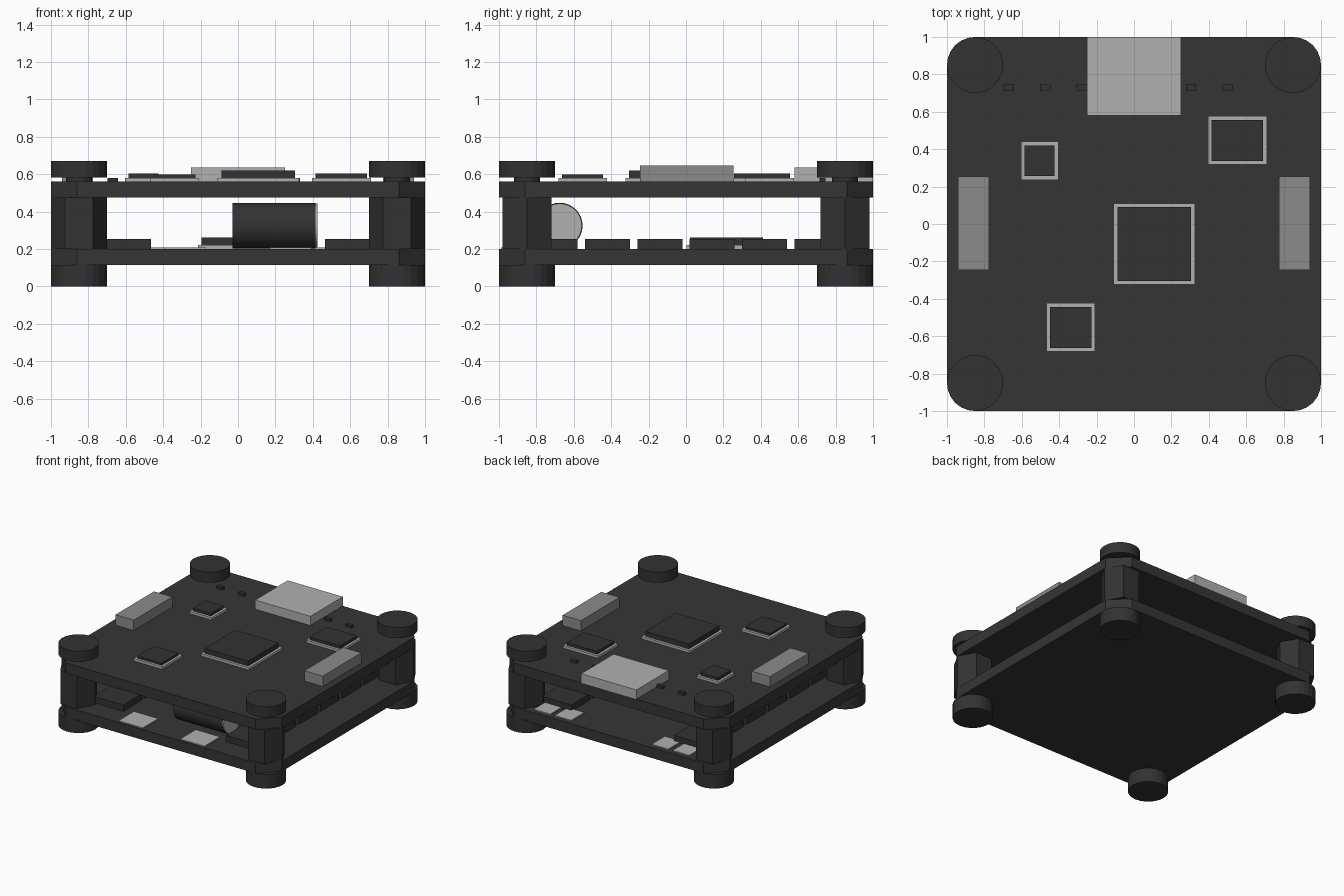
import bpy
import bmesh
from math import pi
from mathutils import Matrix

old = bpy.data.objects.get("Cube")
if old:
    bpy.data.objects.remove(old, do_unlink=True)


def material(name, value):
    m = bpy.data.materials.new(name)
    m.use_nodes = True
    colour = (value, value, value, 1)
    m.diffuse_color = colour
    m.node_tree.nodes["Principled BSDF"].inputs["Base Color"].default_value = colour
    return m


BOARD = material("board charcoal", 0.036)
BLACK = material("rubber and chip black", 0.032)
SILVER = material("light metal", 0.44)
GREY = material("connector grey", 0.26)


def finish(name, bm, mat):
    mesh = bpy.data.meshes.new(name)
    bm.to_mesh(mesh)
    bm.free()
    mesh.materials.append(mat)
    obj = bpy.data.objects.new(name, mesh)
    bpy.context.collection.objects.link(obj)
    return obj


def box(name, centre, size, z0, z1, mat):
    bm = bmesh.new()
    place = Matrix.Translation((*centre, (z0 + z1) / 2))
    bmesh.ops.create_cube(bm, size=1, matrix=place @ Matrix.Diagonal((*size, z1 - z0, 1)))
    return finish(name, bm, mat)


def cylinder(name, centre, radius, depth, sides, mat, turn=Matrix()):
    bm = bmesh.new()
    bmesh.ops.create_cone(bm, cap_ends=True, segments=sides, radius1=radius, radius2=radius,
                          depth=depth, matrix=Matrix.Translation(centre) @ turn)
    return finish(name, bm, mat)


def post(name, x, y, radius, z0, z1, sides, mat):
    # First vertex is turned onto the x axis so hexagons point sideways
    return cylinder(name, (x, y, (z0 + z1) / 2), radius, z1 - z0, sides, mat,
                    Matrix.Rotation(pi / 2, 4, 'Z'))


def board(name, z0, z1):
    # Square plate with cut corners
    c = 0.86
    outline = [(-c, -1), (c, -1), (1, -c), (1, c), (c, 1), (-c, 1), (-1, c), (-1, -c)]
    bm = bmesh.new()
    face = bm.faces.new([bm.verts.new((x, y, z0)) for x, y in outline])
    top = bmesh.ops.extrude_face_region(bm, geom=[face])["geom"]
    bmesh.ops.translate(bm, vec=(0, 0, z1 - z0),
                        verts=[v for v in top if isinstance(v, bmesh.types.BMVert)])
    bmesh.ops.recalc_face_normals(bm, faces=bm.faces)
    return finish(name, bm, BOARD)


def chip(name, centre, size, z, top):
    # Metal carrier with a smaller black package on it
    box(name + "_base", centre, size, z, z + 0.02, SILVER)
    box(name + "_package", centre, [s - 0.04 for s in size], z + 0.02, top, BLACK)


LOW, HIGH = 0.20, 0.56
board("lower_board", 0.115, LOW)
board("upper_board", 0.475, HIGH)

# Corner hardware
for x in (-0.85, 0.85):
    for y in (-0.85, 0.85):
        post("bottom_foot", x, y, 0.15, 0, 0.115, 24, BLACK)
        post("hex_standoff", x, y, 0.15, LOW, 0.475, 6, BLACK)
        post("screw_stem", x, y, 0.07, HIGH, 0.585, 24, BLACK)
        post("top_head", x, y, 0.15, 0.583, 0.67, 24, BLACK)

# Upper board parts
box("rear_port", (0, 0.79), (0.5, 0.42), HIGH, 0.635, SILVER)
for x in (-0.857, 0.857):
    box("side_connector", (x, 0.005), (0.166, 0.5), HIGH, 0.645, GREY)
chip("main_chip", (0.108, -0.107), (0.435, 0.435), HIGH, 0.62)
chip("rear_chip", (0.553, 0.447), (0.315, 0.26), HIGH, 0.603)
chip("small_chip", (-0.505, 0.338), (0.2, 0.205), HIGH, 0.603)
chip("front_chip", (-0.338, -0.553), (0.26, 0.26), HIGH, 0.597)
for i in range(7):
    box("tiny_resistor", (-0.67 + 0.195 * i, 0.73), (0.055, 0.03), HIGH, 0.58, BLACK)

# Lower board parts
chip("lower_chip", (0, 0.217), (0.43, 0.43), LOW, 0.26)
for side in (-1, 1):
    for i in range(6):
        box("transistor", (side * 0.6, -0.7 + 0.28 * i), (0.27, 0.24), LOW, 0.252, BLACK)
    box("front_pad", (side * 0.28, -0.89), (0.22, 0.2), LOW, 0.209, SILVER)
    for x in (0.44, 0.63):
        box("rear_pad", (side * x, 0.88), (0.15, 0.17), LOW, 0.209, SILVER)

# Capacitor lying along x
sideways = Matrix.Rotation(pi / 2, 4, 'Y')
can = cylinder("capacitor_body", (0.193, -0.675, 0.325), 0.122, 0.445, 32, BLACK, sideways)
bpy.context.view_layer.objects.active = can
can.select_set(True)
bpy.ops.object.shade_smooth_by_angle()
cylinder("capacitor_end", (0.42, -0.675, 0.325), 0.118, 0.01, 32, SILVER, sideways)
